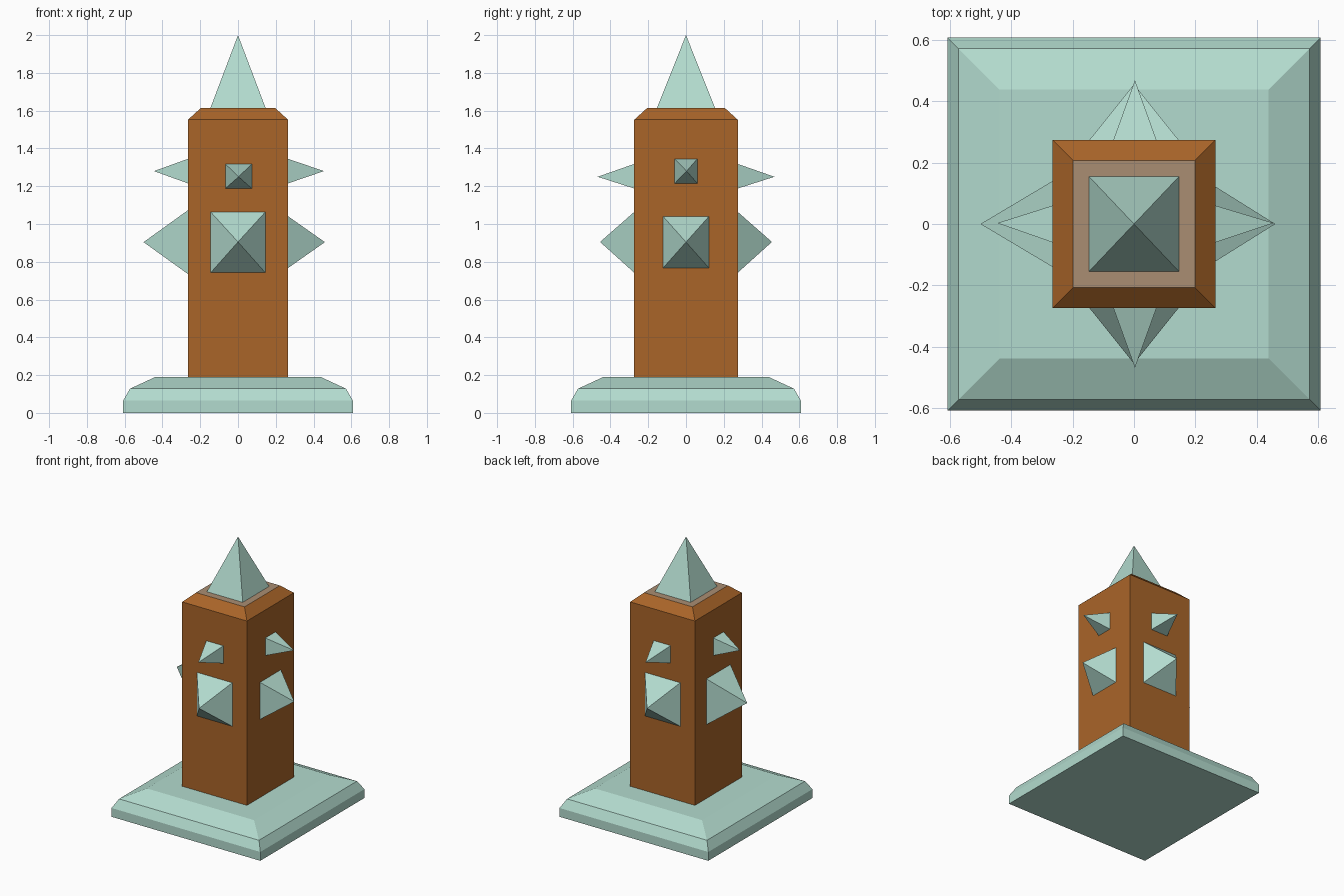
import bpy
import bmesh
from mathutils import Vector

if "Cube" in bpy.data.objects:
    bpy.data.objects.remove(bpy.data.objects["Cube"])


def material(name, rgb):
    m = bpy.data.materials.new(name)
    m.diffuse_color = (*rgb, 1)
    m.use_nodes = True
    m.node_tree.nodes["Principled BSDF"].inputs["Base Color"].default_value = m.diffuse_color
    return m


MINT = material("mint", (0.45, 0.71, 0.62))
ORANGE = material("orange", (0.40, 0.13, 0.022))
TAN = material("tan", (0.40, 0.27, 0.17))


def finish(name, bm, mats):
    bmesh.ops.recalc_face_normals(bm, faces=bm.faces)
    me = bpy.data.meshes.new(name)
    bm.to_mesh(me)
    bm.free()
    for m in mats:
        me.materials.append(m)
    ob = bpy.data.objects.new(name, me)
    bpy.context.collection.objects.link(ob)
    return ob


def stacked_block(name, levels, mats):
    """Closed rectangular loft through (half_x, half_y, z) levels; last material on top."""
    bm = bmesh.new()
    rings = [[bm.verts.new((sx * hx, sy * hy, z))
              for sx, sy in ((-1, -1), (1, -1), (1, 1), (-1, 1))]
             for hx, hy, z in levels]
    for a, b in zip(rings, rings[1:]):
        for i in range(4):
            j = (i + 1) % 4
            bm.faces.new((a[i], a[j], b[j], b[i]))
    bm.faces.new(rings[0][::-1])
    bm.faces.new(rings[-1]).material_index = len(mats) - 1
    return finish(name, bm, mats)


def spike(name, centre, half_u, half_v, apex):
    """Four-sided pyramid; half_u and half_v span its base rectangle."""
    c, u, v = Vector(centre), Vector(half_u), Vector(half_v)
    bm = bmesh.new()
    base = [bm.verts.new(c + su * u + sv * v)
            for su, sv in ((-1, -1), (1, -1), (1, 1), (-1, 1))]
    tip = bm.verts.new(apex)
    bm.faces.new(base)
    for i in range(4):
        bm.faces.new((base[i], base[(i + 1) % 4], tip))
    return finish(name, bm, [MINT])


# Stepped plinth
stacked_block("base", [(0.608, 0.608, 0), (0.608, 0.608, 0.065),
                       (0.572, 0.572, 0.128), (0.438, 0.438, 0.19)], [MINT])

# Square column with chamfered top
CX, CY = 0.265, 0.274
stacked_block("column", [(CX, CY, 0.19), (CX, CY, 1.552),
                         (0.198, 0.207, 1.613)], [ORANGE, TAN])

# Crowning spike
spike("top_spike", (0, 0, 1.612), (0.147, 0, 0), (0, 0.155, 0), (0, 0, 2))

# Large and small spikes on the front and back
for side, s in (("front", -1), ("back", 1)):
    spike(side + "_large_spike", (0, s * CY, 0.903), (0.145, 0, 0),
          (0, 0, 0.161), (0, s * 0.455, 0.905))
    spike(side + "_small_spike", (0.003, s * CY, 1.253), (0.07, 0, 0),
          (0, 0, 0.065), (0.003, s * 0.468, 1.25))

# Large and small spikes on the left and right
for side, s, reach, hy, hz, small_reach in (("left", -1, 0.5, 0.14, 0.169, 0.445),
                                            ("right", 1, 0.46, 0.122, 0.137, 0.455)):
    spike(side + "_large_spike", (s * CX, 0, 0.904), (0, hy, 0),
          (0, 0, hz), (s * reach, 0, 0.904))
    spike(side + "_small_spike", (s * CX, 0, 1.28), (0, 0.06, 0),
          (0, 0, 0.065), (s * small_reach, 0.003, 1.28))
